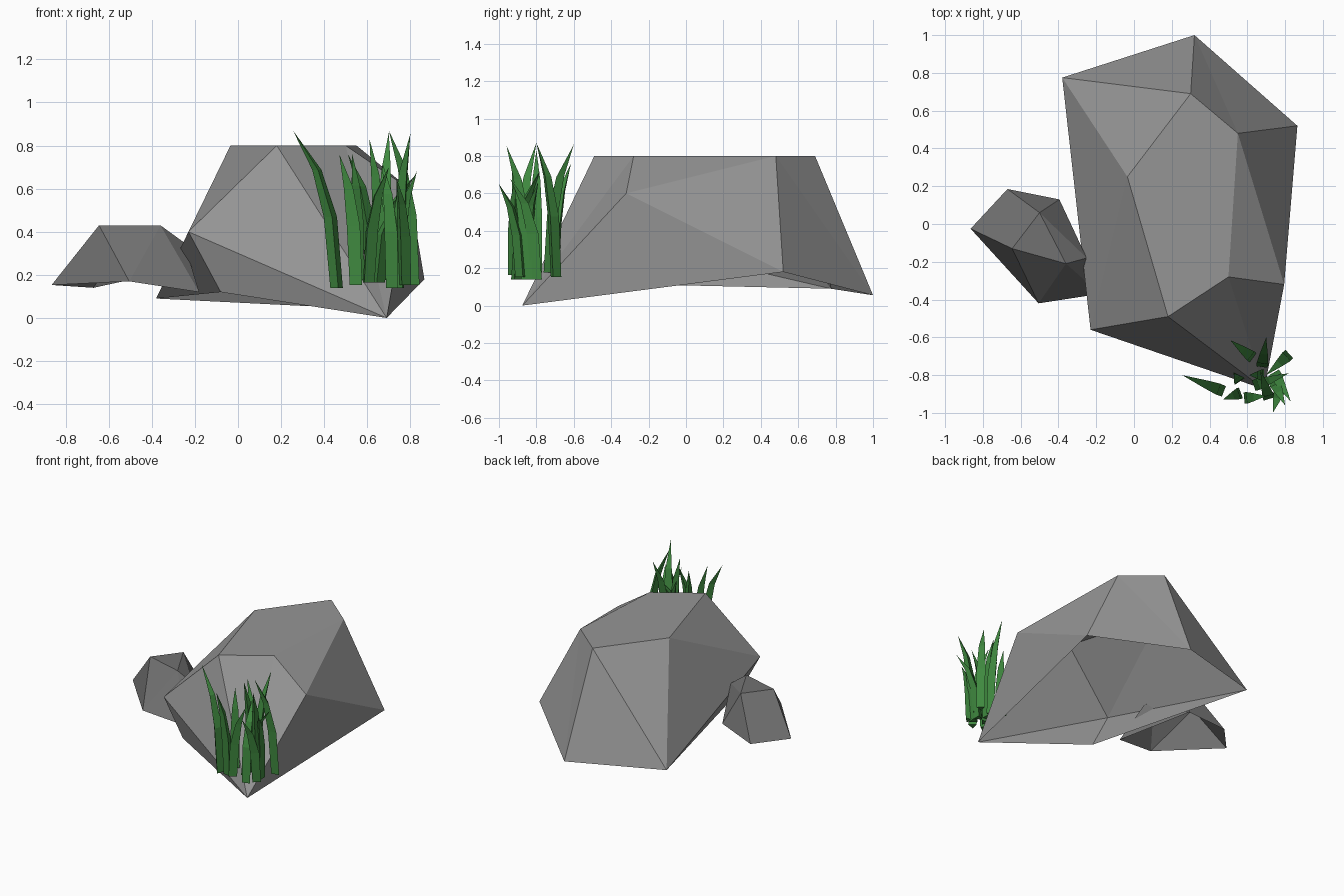
import bpy, bmesh, math
from mathutils import Vector

if "Cube" in bpy.data.objects:
    bpy.data.objects.remove(bpy.data.objects["Cube"])


def material(name, rgb):
    m = bpy.data.materials.new(name)
    m.diffuse_color = (*rgb, 1)
    m.use_nodes = True
    m.node_tree.nodes["Principled BSDF"].inputs["Base Color"].default_value = m.diffuse_color
    return m


light_stone = material("light_stone", (0.30, 0.30, 0.30))
dark_stone = material("dark_stone", (0.165, 0.165, 0.165))
leaf_green = material("leaf_green", (0.05, 0.25, 0.05))


def finish(bm, name, mat):
    bmesh.ops.recalc_face_normals(bm, faces=bm.faces)
    mid = sum((v.co for v in bm.verts), Vector()) / len(bm.verts)
    if sum(f.normal.dot(f.calc_center_median() - mid) * f.calc_area() for f in bm.faces) < 0:
        bmesh.ops.reverse_faces(bm, faces=bm.faces)
    me = bpy.data.meshes.new(name)
    bm.to_mesh(me)
    bm.free()
    me.materials.append(mat)
    ob = bpy.data.objects.new(name, me)
    bpy.context.collection.objects.link(ob)
    return ob


def rock(name, corners, faces, mat):
    """Faceted rock, open underneath: lettered corners joined by face words."""
    bm = bmesh.new()
    v = {k: bm.verts.new(co) for k, co in corners.items()}
    for word in faces.split():
        bm.faces.new([v[c] for c in word])
    return finish(bm, name, mat)


# Large rock: flat top G-H-I-J-K, outer corners A-F, lower corner L
rock("large_rock", {
    "A": (-0.38, 0.775, 0.09), "B": (0.32, 1.0, 0.055), "C": (0.865, 0.52, 0.18),
    "D": (0.795, -0.32, 0.60), "E": (0.69, -0.875, 0.0), "F": (-0.23, -0.56, 0.40),
    "G": (0.30, 0.69, 0.80), "H": (0.55, 0.48, 0.80), "I": (0.50, -0.28, 0.80),
    "J": (0.18, -0.49, 0.80), "K": (-0.035, 0.25, 0.80), "L": (-0.08, -0.545, 0.12),
}, "GHIJK ABG AGK BCH BHG CDH DIH DCE DEI IEJ JEF KJF AKF AFL FEL", light_stone)

# Small rock leaning against the large one
rock("small_rock", {
    "a": (-0.865, -0.025, 0.153), "b": (-0.67, 0.185, 0.14), "c": (-0.395, 0.13, 0.20),
    "d": (-0.25, -0.18, 0.35), "e": (-0.18, -0.37, 0.12), "f": (-0.505, -0.42, 0.17),
    "g": (-0.645, -0.13, 0.43), "h": (-0.50, 0.06, 0.43), "i": (-0.36, -0.21, 0.43),
}, "ghi abhg bch cdh dih agf fgi fie eid edc", dark_stone)

# Grass tuft: base x, base y, tip x, tip y, tip z
BLADES = [
    (0.46, -0.88, 0.255, -0.80, 0.87), (0.55, -0.90, 0.47, -0.93, 0.76),
    (0.62, -0.70, 0.51, -0.615, 0.76), (0.68, -0.74, 0.70, -0.60, 0.86),
    (0.75, -0.85, 0.80, -0.96, 0.855), (0.81, -0.70, 0.70, -0.80, 0.87),
    (0.60, -0.92, 0.70, -0.91, 0.70), (0.67, -0.80, 0.61, -0.80, 0.83),
    (0.75, -0.80, 0.83, -0.94, 0.68), (0.77, -0.88, 0.735, -1.0, 0.65),
    (0.65, -0.85, 0.82, -0.79, 0.66), (0.55, -0.82, 0.53, -0.79, 0.76),
    (0.71, -0.91, 0.67, -0.78, 0.72),
]
# height fraction, outward bend fraction, radius
RINGS = [(0, 0, 0.034), (0.45, 0.14, 0.036), (0.75, 0.45, 0.025)]


def blade(n, bx, by, tx, ty, tz):
    """Bent three-sided blade tapering to a point."""
    bm = bmesh.new()
    z0 = 0.14 + 0.012 * (n % 4)
    turn = math.atan2(ty - by, tx - bx)
    rings = []
    for h, bend, r in RINGS:
        cx, cy, cz = bx + (tx - bx) * bend, by + (ty - by) * bend, z0 + (tz - z0) * h
        rings.append([bm.verts.new((cx + r * math.cos(turn + k * math.tau / 3),
                                    cy + r * math.sin(turn + k * math.tau / 3), cz))
                      for k in range(3)])
    tip = bm.verts.new((tx, ty, tz))
    bm.faces.new(rings[0])
    for k in range(3):
        j = (k + 1) % 3
        for lo, hi in zip(rings, rings[1:]):
            bm.faces.new((lo[k], lo[j], hi[j], hi[k]))
        bm.faces.new((rings[-1][k], rings[-1][j], tip))
    finish(bm, f"grass_blade_{n + 1}", leaf_green)


for n, b in enumerate(BLADES):
    blade(n, *b)
